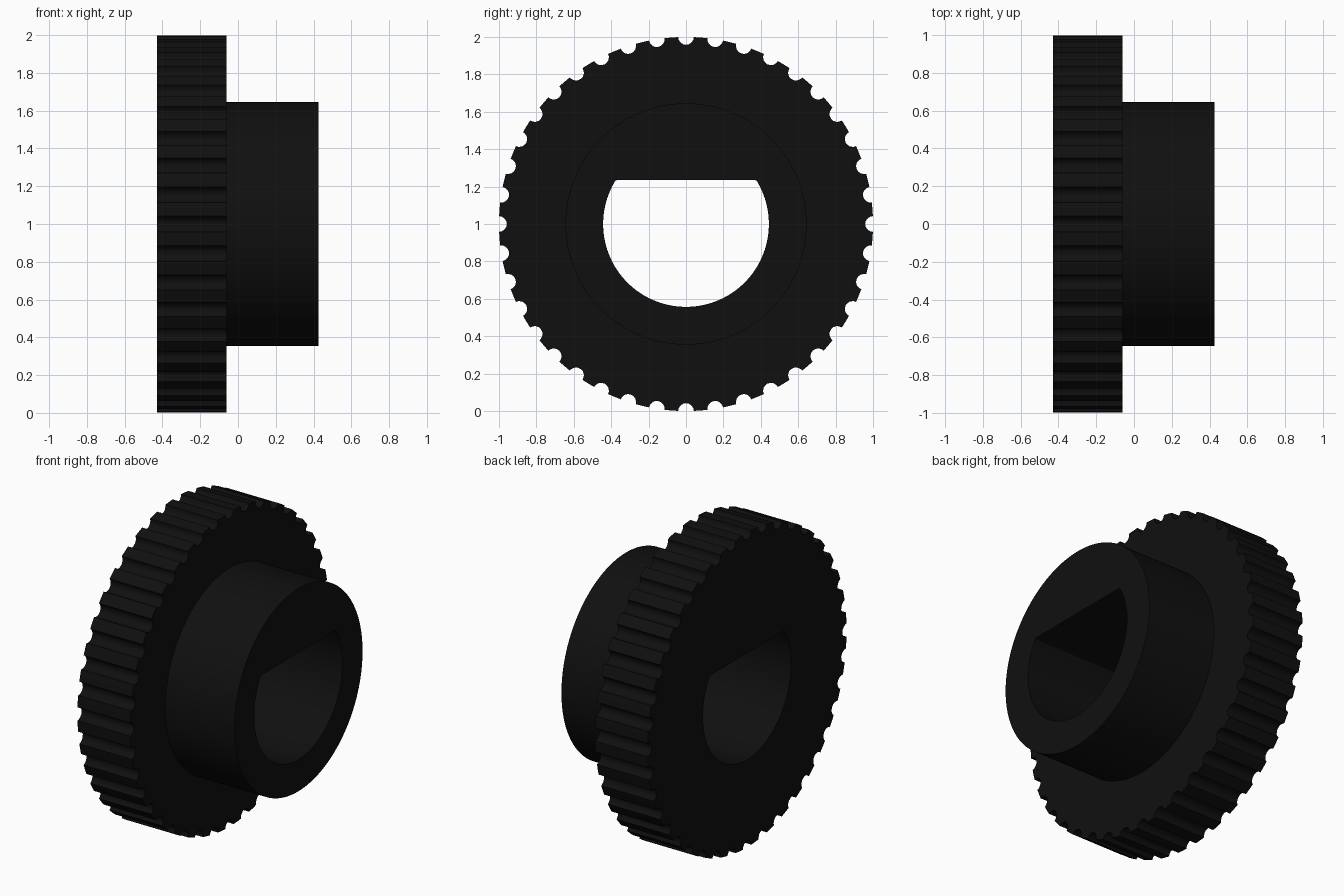
import bpy, bmesh
from math import sin, cos, radians, hypot, atan2, pi

cube = bpy.data.objects.get("Cube")
if cube:
    bpy.data.objects.remove(cube, do_unlink=True)

TEETH = 40
WHEEL_R, HUB_R, BORE_R = 1.0, 0.645, 0.443
NOTCH_R = 0.042          # round grooves cut into the rim
FLAT = 0.235             # height of the bore's flat above the axis
X_BACK, X_STEP, X_FRONT = -0.43, -0.06, 0.425
ARC_STEPS, LAND_STEPS = 8, 4

black = bpy.data.materials.new("black_plastic")
black.use_nodes = True
colour = (0.005, 0.005, 0.005, 1)
black.diffuse_color = colour
black.node_tree.nodes["Principled BSDF"].inputs["Base Color"].default_value = colour

# One groove and one land of the rim, as (angle, radius)
pitch = 2 * pi / TEETH
tooth = []
for i in range(ARC_STEPS + 1):
    a = radians(271.2 - 182.4 * (1 - i / ARC_STEPS))
    px, py = WHEEL_R + NOTCH_R * cos(a), -NOTCH_R * sin(a)
    tooth.append((atan2(py, px), min(WHEEL_R, hypot(px, py))))
tooth.sort()
edge = tooth[-1][0]
for i in range(1, LAND_STEPS):
    tooth.append((edge + (pitch - 2 * edge) * i / LAND_STEPS, WHEEL_R))

rim = [(t * pitch + a, r) for t in range(TEETH) for a, r in tooth]


def bore_radius(angle):
    """Round hole with a flat across its upper side."""
    s = sin(angle)
    return min(BORE_R, FLAT / s) if s > 0 else BORE_R


# Rings that share the same angles, walked around the cross-section
outer = [r for a, r in rim]
hub = [HUB_R] * len(rim)
bore = [bore_radius(a) for a, r in rim]
sections = [(X_BACK, outer), (X_STEP, outer), (X_STEP, hub),
            (X_FRONT, hub), (X_FRONT, bore), (X_BACK, bore)]

bm = bmesh.new()
rings = [[bm.verts.new((x, r * cos(a), 1 + r * sin(a)))
          for (a, _), r in zip(rim, radii)] for x, radii in sections]
n = len(rim)
for k, ring in enumerate(rings):
    following = rings[(k + 1) % len(rings)]
    for i in range(n):
        j = (i + 1) % n
        bm.faces.new((ring[i], ring[j], following[j], following[i]))
bmesh.ops.recalc_face_normals(bm, faces=bm.faces)

mesh = bpy.data.meshes.new("grooved_wheel_with_hub")
bm.to_mesh(mesh)
bm.free()
mesh.materials.append(black)
wheel = bpy.data.objects.new("grooved_wheel_with_hub", mesh)
bpy.context.collection.objects.link(wheel)

# Smooth round walls, crisp edges
bpy.ops.object.select_all(action='DESELECT')
wheel.select_set(True)
bpy.context.view_layer.objects.active = wheel
bpy.ops.object.shade_smooth_by_angle(angle=radians(30))
